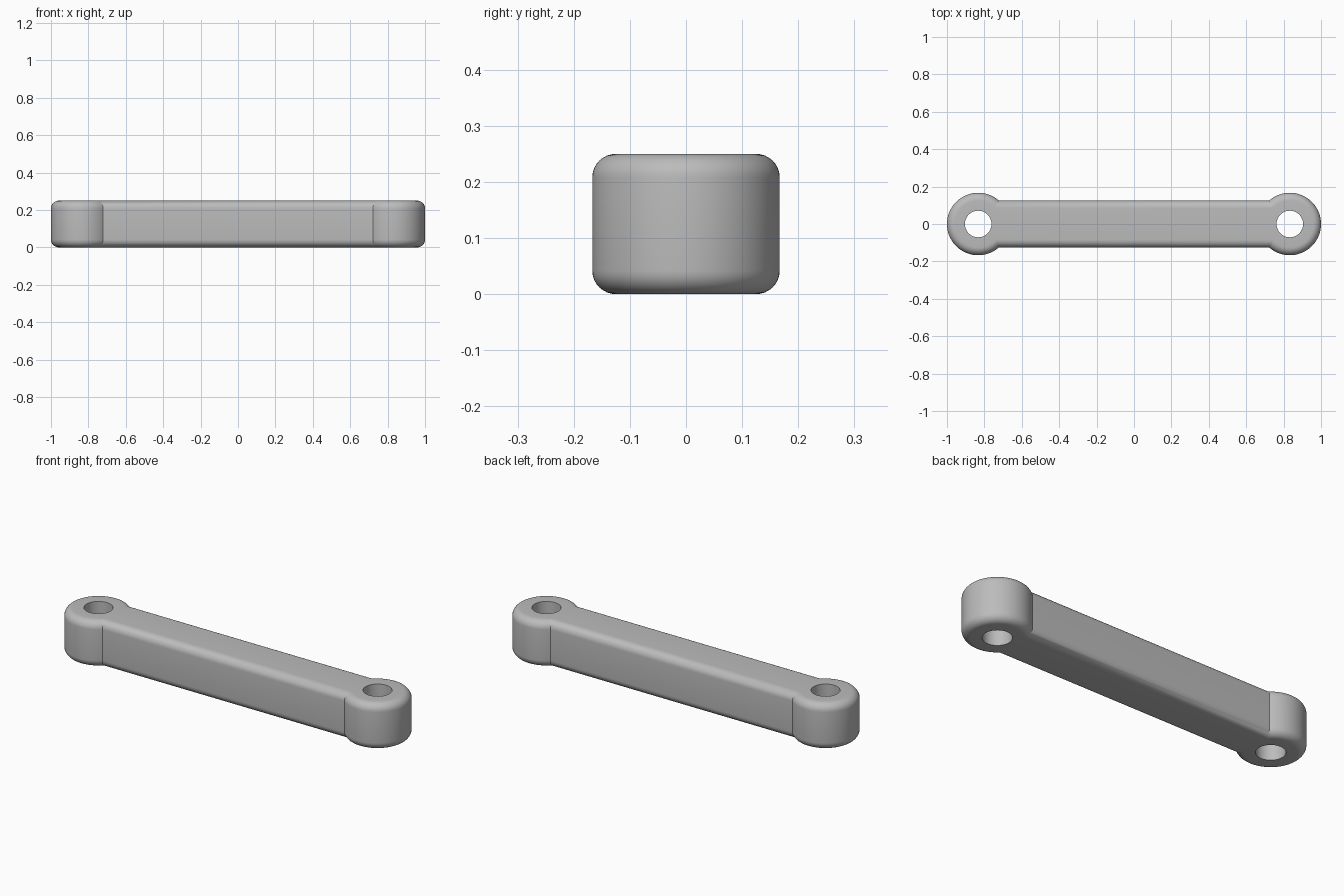
import bpy, bmesh, math

if "Cube" in bpy.data.objects:
    bpy.data.objects.remove(bpy.data.objects["Cube"])

BOSS_X, BOSS_R, HOLE_R = 0.833, 0.167, 0.071   # end boss centre, radius, bore
BAR_W, HEIGHT, FILLET = 0.125, 0.25, 0.042     # bar half width, height, edge rounding
ARC, BORE, STEPS = 56, 48, 8


def outline(inset):
    """Bar with a round boss at each end, shrunk by an inset."""
    r, w = BOSS_R - inset, BAR_W - inset
    a = math.pi - math.asin(w / r)              # angle where the boss meets the bar
    right = [(BOSS_X + r * math.cos(t), r * math.sin(t))
             for t in (-a + 2 * a * i / ARC for i in range(ARC + 1))]
    return right + [(-x, -y) for x, y in right]


def add_ring(bm, points, z):
    return [bm.verts.new((x, y, z)) for x, y in points]


def bridge(bm, low, high):
    n = len(low)
    for i in range(n):
        j = (i + 1) % n
        bm.faces.new((low[i], low[j], high[j], high[i]))


def ring_edges(bm, ring):
    return [bm.edges.get((ring[i - 1], ring[i])) for i in range(len(ring))]


bm = bmesh.new()

# Outer wall with rounded top and bottom edges
levels = []
for i in range(STEPS + 1):
    t = math.pi / 2 * i / STEPS
    levels.append((FILLET * (1 - math.sin(t)), FILLET * (1 - math.cos(t))))
levels += [(d, HEIGHT - z) for d, z in reversed(levels)]
rings = [add_ring(bm, outline(d), z) for d, z in levels]
for low, high in zip(rings, rings[1:]):
    bridge(bm, low, high)

# Pin bores through both bosses
bottom, top = ring_edges(bm, rings[0]), ring_edges(bm, rings[-1])
for cx in (-BOSS_X, BOSS_X):
    circle = [(cx + HOLE_R * math.cos(2 * math.pi * i / BORE),
               HOLE_R * math.sin(2 * math.pi * i / BORE)) for i in range(BORE)]
    low, high = add_ring(bm, circle, 0), add_ring(bm, circle, HEIGHT)
    bridge(bm, low, high)
    bottom += ring_edges(bm, low)
    top += ring_edges(bm, high)

# Flat top and bottom around the bores
for edges, z in ((bottom, -1), (top, 1)):
    bmesh.ops.triangle_fill(bm, edges=edges, use_beauty=True, normal=(0, 0, z))
bmesh.ops.recalc_face_normals(bm, faces=bm.faces)

mesh = bpy.data.meshes.new("link_arm")
bm.to_mesh(mesh)
bm.free()
link = bpy.data.objects.new("link_arm", mesh)
bpy.context.collection.objects.link(link)

grey = bpy.data.materials.new("grey")
grey.diffuse_color = (0.5, 0.5, 0.5, 1)
grey.use_nodes = True
grey.node_tree.nodes["Principled BSDF"].inputs["Base Color"].default_value = grey.diffuse_color
mesh.materials.append(grey)

bpy.context.view_layer.objects.active = link
link.select_set(True)
bpy.ops.object.shade_smooth_by_angle(angle=math.radians(30))
